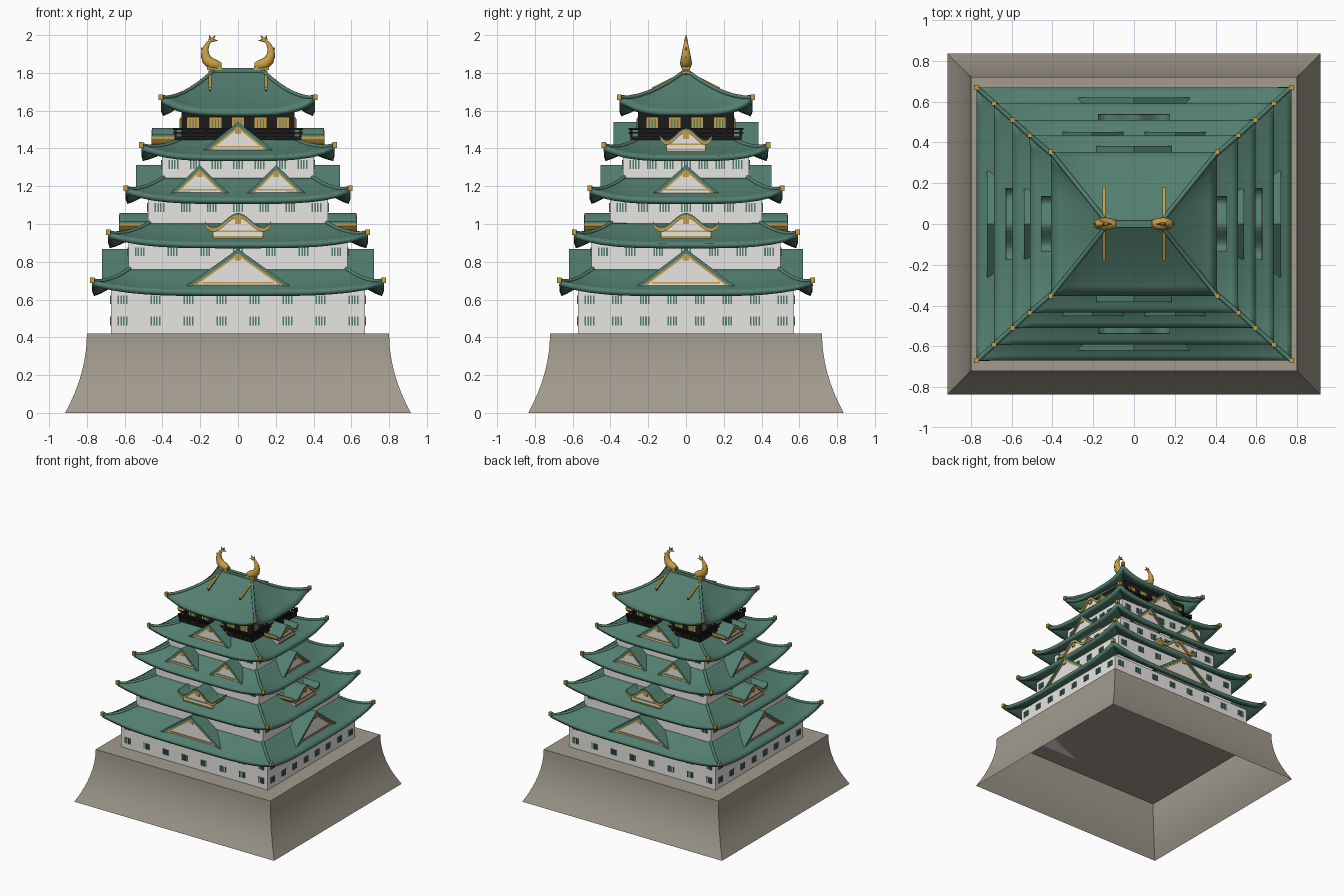
import bpy, bmesh, math
from mathutils import Matrix, Vector

cube = bpy.data.objects.get("Cube")
if cube:
    bpy.data.objects.remove(cube, do_unlink=True)


def material(name, rgb):
    m = bpy.data.materials.new(name)
    m.use_nodes = True
    m.diffuse_color = (*rgb, 1)
    m.node_tree.nodes["Principled BSDF"].inputs["Base Color"].default_value = (*rgb, 1)
    return m


STONE = material("stone grey", (0.36, 0.33, 0.27))
GREEN = material("copper green", (0.085, 0.21, 0.16))
WHITE = material("plaster white", (0.80, 0.79, 0.76))
GOLD = material("gold", (0.58, 0.35, 0.06))
BLACK = material("lacquer black", (0.012, 0.012, 0.012))


def finish(name, bm, mat, smooth=False):
    bmesh.ops.remove_doubles(bm, verts=bm.verts, dist=1e-5)
    bmesh.ops.recalc_face_normals(bm, faces=bm.faces)
    me = bpy.data.meshes.new(name)
    bm.to_mesh(me)
    bm.free()
    me.materials.append(mat)
    ob = bpy.data.objects.new(name, me)
    bpy.context.collection.objects.link(ob)
    if smooth:
        bpy.ops.object.select_all(action="DESELECT")
        ob.select_set(True)
        bpy.context.view_layer.objects.active = ob
        bpy.ops.object.shade_smooth_by_angle(angle=math.radians(30))
    return ob


def side(k):
    """Turn from the front (k=0) to another side."""
    return Matrix.Rotation(k * math.pi / 2, 4, "Z")


def boxes(name, items, mat):
    """Boxes given as (centre, size, side)."""
    bm = bmesh.new()
    for c, s, k in items:
        m = side(k) @ Matrix.Translation(c) @ Matrix.Diagonal((*s, 1))
        bmesh.ops.create_cube(bm, size=1, matrix=m)
    return finish(name, bm, mat)


def prism(name, pts, near, far, k, mat):
    """Extrude a (u, z) outline from distance near to far on side k."""
    bm = bmesh.new()
    f = bm.faces.new([bm.verts.new(side(k) @ Vector((u, -far, z))) for u, z in pts])
    ext = bmesh.ops.extrude_face_region(bm, geom=[f])
    move = side(k) @ Vector((0, far - near, 0))
    bmesh.ops.translate(bm, vec=move, verts=[v for v in ext["geom"] if isinstance(v, bmesh.types.BMVert)])
    return finish(name, bm, mat)


def block(name, hx, hy, z0, z1, mat):
    return boxes(name, [((0, 0, (z0 + z1) / 2), (2 * hx, 2 * hy, z1 - z0), 0)], mat)


def tube(name, paths, radius, mat, sides=2):
    """Tubes along paths of (point, radius factor)."""
    cu = bpy.data.curves.new(name, "CURVE")
    cu.dimensions = "3D"
    cu.bevel_depth, cu.bevel_resolution, cu.use_fill_caps = radius, sides, True
    for path in paths:
        sp = cu.splines.new("POLY")
        sp.points.add(len(path) - 1)
        for p, (co, r) in zip(sp.points, path):
            p.co, p.radius = (*co, 1), r
        sp.use_smooth = True
    cu.materials.append(mat)
    ob = bpy.data.objects.new(name, cu)
    bpy.context.collection.objects.link(ob)
    return ob


def roof(name, outer, inner, z0, z1, lift):
    """Concave hipped roof with upswept corners, hip ridges and gold tips."""
    def point(k, u, t):
        half = [o + (i - o) * t for o, i in zip(outer, inner)]
        if k % 2:
            half.reverse()
        z = z0 + (z1 - z0) * t ** 1.25 + lift * abs(u) ** 4 * (1 - t) ** 2
        return side(k) @ Vector((u * half[0], -half[1], z))

    bm = bmesh.new()
    nu, nt = 16, 7
    for k in range(4):
        grid = [[bm.verts.new(point(k, 2 * a / nu - 1, b / nt)) for a in range(nu + 1)] for b in range(nt + 1)]
        for b in range(nt):
            for a in range(nu):
                bm.faces.new((grid[b][a], grid[b][a + 1], grid[b + 1][a + 1], grid[b + 1][a]))
    bmesh.ops.dissolve_degenerate(bm, dist=1e-5, edges=bm.edges)
    ob = finish(name, bm, GREEN, True)
    if ob.data.polygons[0].normal.z < 0:
        ob.data.flip_normals()
    mod = ob.modifiers.new("thickness", "SOLIDIFY")
    mod.thickness, mod.offset = 0.028, -1
    hips = [[(point(k, 1, b / nt), 1) for b in range(nt + 1)] for k in range(4)]
    tube(name + "_hip_ridges", hips, 0.011, GREEN)
    boxes(name + "_corner_tips", [(h[0][0], (0.024, 0.024, 0.03), 0) for h in hips], GOLD)


def gable(name, u0, w, za, zb, front, back, k):
    """Triangular dormer: green roof, gold trim and white face."""
    def chevron(inset, width):
        top, low = za - inset, za - inset - width
        slope = w / (za - zb)
        return [(u0 - (top - zb) * slope, zb), (u0, top), (u0 + (top - zb) * slope, zb),
                (u0 + (low - zb) * slope, zb), (u0, low), (u0 - (low - zb) * slope, zb)]

    prism(name + "_roof", chevron(0, 0.022), back, front, k, GREEN)
    trim = chevron(0.022, 0.013)
    prism(name + "_trim", trim, back, front - 0.006, k, GOLD)
    prism(name + "_face", [trim[5], trim[4], trim[3]], back, front - 0.012, k, WHITE)
    half = trim[3][0] - u0
    boxes(name + "_ornament", [((u0, -front + 0.009, za - 0.045), (0.03, 0.009, 0.035), k),
                               ((u0, -front + 0.01, zb + 0.017), (2 * half * 0.84, 0.008, 0.008), k)], GOLD)


def curved_gable(name, w, za, zb, front, back, k):
    """Wavy dormer: humped roof with curled ends over a white face."""
    def wave(drop):
        out = []
        for i in range(25):
            s = i / 12 - 1
            hump = 0.5 + 0.5 * math.cos(math.pi * min(1, abs(s) / 0.75))
            curl = max(0, abs(s) - 0.75) / 0.25
            out.append((s * w, zb + (za - zb) * hump + 0.03 * curl ** 2 - drop))
        return out

    prism(name + "_roof", wave(0) + wave(0.012)[::-1], back, front, k, GREEN)
    prism(name + "_trim", wave(0.01) + wave(0.026)[::-1], back, front + 0.002, k, GOLD)
    face = wave(0.02)[3:-3]
    edge, low = face[-1][0], zb - 0.06
    prism(name + "_face", face + [(edge, low), (-edge, low)], back, front - 0.012, k, WHITE)
    lines = [((0, -front + 0.01, z), (2 * edge, 0.008, 0.008), k) for z in (low + 0.008, zb - 0.024)]
    lines.append(((0, -front + 0.009, za - 0.04), (0.03, 0.009, 0.035), k))
    boxes(name + "_lines", lines, GOLD)


# Stone base: flared walls, open underneath, flat top
bm = bmesh.new()
rings = []
for i in range(9):
    s = (1 - i / 8) ** 2
    hx, hy = 0.80 + 0.115 * s, 0.72 + 0.115 * s
    rings.append([bm.verts.new((a * hx, b * hy, 0.42 * i / 8)) for a, b in ((-1, -1), (1, -1), (1, 1), (-1, 1))])
for lo, hi in zip(rings, rings[1:]):
    for j in range(4):
        bm.faces.new((lo[j], lo[j - 3], hi[j - 3], hi[j]))
bm.faces.new(rings[-1])
finish("stone_base", bm, STONE, True)

# Tiers: wall half sizes, wall foot, eave underside, eave half sizes, roof top, window count
tiers = [
    ((0.672, 0.571), 0.42, 0.614, (0.772, 0.670), 0.767, 8),
    ((0.580, 0.500), 0.70, 0.868, (0.687, 0.592), 1.01, 7),
    ((0.476, 0.402), 0.95, 1.102, (0.595, 0.510), 1.25, 7),
    ((0.402, 0.333), 1.19, 1.330, (0.511, 0.435), 1.455, 7),
    ((0.300, 0.254), 1.42, 1.566, (0.408, 0.353), 1.815, 0),
]
for i, (wall, foot, eave, outer, top, count) in enumerate(tiers):
    tag = f"tier_{i + 1}"
    last = i == len(tiers) - 1
    block(tag + "_walls", *wall, foot, eave + 0.04, BLACK if last else WHITE)
    inner = (0.125, 0) if last else [h - 0.01 for h in tiers[i + 1][0]]
    roof(tag + "_roof", outer, inner, eave + 0.03, top, 0.075 if last else 0.058)
    # Barred windows
    bars = []
    rows = [eave - 0.015] + ([0.486] if i == 0 else [])
    for k in range(4):
        along, out = (wall[k % 2], wall[1 - k % 2])
        for j in range(count):
            c = (along - 0.06) * (2 * j / (count - 1) - 1)
            for z in rows:
                bars += [((c + b * 0.0145, -out, z), (0.008, 0.012, 0.046), k) for b in (-1.5, -0.5, 0.5, 1.5)]
    if bars:
        boxes(tag + "_window_bars", bars, GREEN)

# Top storey windows
frames, slats = [], []
for k in range(4):
    n, out = (5, 0.254) if k % 2 == 0 else (4, 0.300)
    for j in range(n):
        c = (j - (n - 1) / 2) * 0.119
        frames.append(((c, -out, 1.532), (0.062, 0.012, 0.062), k))
        slats += [((c + b * 0.016, -out, 1.532), (0.007, 0.018, 0.05), k) for b in (-1, 0, 1)]
boxes("top_window_panels", frames, GOLD)
boxes("top_window_slats", slats, GREEN)

# Balcony with railing
block("balcony_floor", 0.335, 0.295, 1.445, 1.463, BLACK)
rails = []
for k in range(4):
    along, out = (0.33, 0.29) if k % 2 == 0 else (0.29, 0.33)
    rails += [((0, -out, z), (2 * along + 0.03, 0.01, 0.009), k) for z in (1.483, 1.503)]
    rails += [((along * (j / 4 - 1), -out, 1.482), (0.011, 0.011, 0.05), k) for j in range(9)]
boxes("balcony_railing", rails, BLACK)

# Dormers on all sides
for k in range(4):
    lr = k % 2
    name = ("front", "left", "back", "right")[k]
    gable(name + "_lower_gable", 0, (0.275, 0.26)[lr], 0.868, 0.672, (0.62, 0.72)[lr], (0.48, 0.56)[lr], k)
    curved_gable(name + "_curved_gable", 0.176, 1.058, 0.985, (0.537, 0.627)[lr], (0.39, 0.46)[lr], k)
    if lr:
        gable(name + "_middle_gable", 0, 0.172, 1.312, 1.165, 0.54, 0.39, k)
        curved_gable(name + "_upper_curved_gable", 0.138, 1.508, 1.445, 0.455, 0.29, k)
    else:
        for s in (-1, 1):
            gable(f"{name}_middle_gable_{'a' if s < 0 else 'b'}", 0.203 * s, 0.152, 1.312, 1.165, 0.452, 0.32, k)
        gable(name + "_upper_gable", 0, 0.185, 1.54, 1.392, 0.383, 0.25, k)

# Main ridge and its end barge boards
block("main_ridge", 0.14, 0.016, 1.795, 1.825, GREEN)
for k in (1, 3):
    board = [(-0.18, 1.712), (0, 1.80), (0.18, 1.712), (0.18, 1.722), (0, 1.812), (-0.18, 1.722)]
    prism("end_board_gold", board, 0.14, 0.155, k, GOLD)
    prism("end_board_dark", [(u, z - 0.009) for u, z in board], 0.142, 0.15, k, BLACK)

# Golden fish on the ridge ends
for s in (-1, 1):
    tag = "left" if s > 0 else "right"
    body = [(0.088, 1.84, 0.5), (0.11, 1.84, 0.95), (0.14, 1.848, 1.1), (0.165, 1.87, 1), (0.175, 1.90, 0.8),
            (0.172, 1.93, 0.58), (0.158, 1.958, 0.38), (0.138, 1.975, 0.2)]
    tube(tag + "_fish_body", [[((s * x, 0, z), r) for x, z, r in body]], 0.029, GOLD, 3)
    block_ob = block(tag + "_fish_plinth", 0.04, 0.022, 1.815, 1.835, GOLD)
    block_ob.location.x = s * 0.125
    fins = [((0.142, 1.972), (0.12, 1.998)), ((0.148, 1.965), (0.15, 2.0)), ((0.14, 1.972), (0.108, 1.972)),
            ((0.175, 1.87), (0.197, 1.885)), ((0.18, 1.91), (0.196, 1.935))]
    tube(tag + "_fish_fins", [[((s * a, 0, b), 1), ((s * c, 0, d), 0.15)] for (a, b), (c, d) in fins], 0.01, GOLD)
